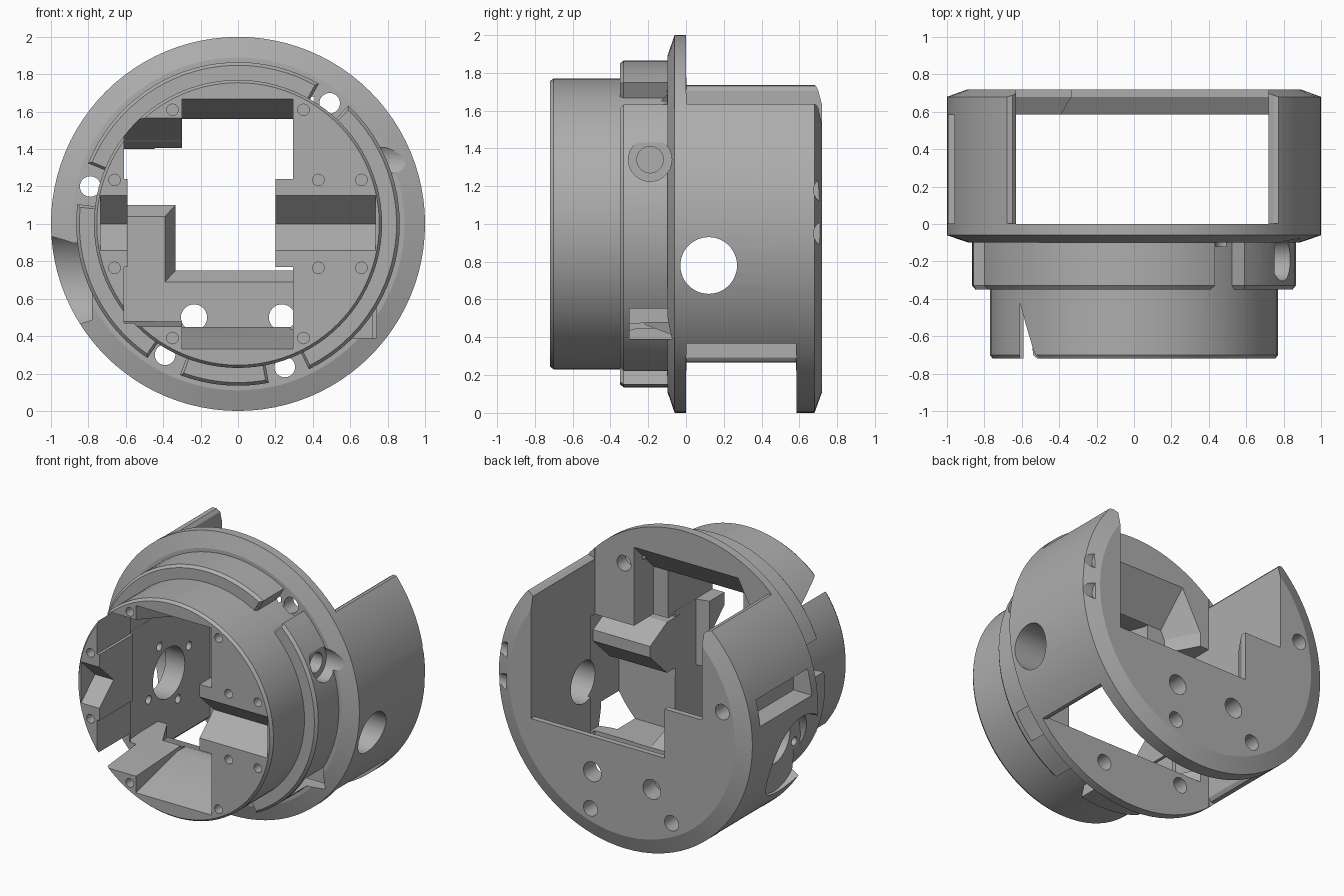
import bpy, bmesh, math
from mathutils import Matrix

if "Cube" in bpy.data.objects:
    bpy.data.objects.remove(bpy.data.objects["Cube"], do_unlink=True)

grey = bpy.data.materials.new("plain grey")
grey.use_nodes = True
colour = (0.42, 0.42, 0.42, 1)
grey.diffuse_color = colour
grey.node_tree.nodes["Principled BSDF"].inputs["Base Color"].default_value = colour


def finish(bm, name):
    bmesh.ops.recalc_face_normals(bm, faces=bm.faces)
    mesh = bpy.data.meshes.new(name)
    bm.to_mesh(mesh)
    bm.free()
    mesh.materials.append(grey)
    obj = bpy.data.objects.new(name, mesh)
    bpy.context.scene.collection.objects.link(obj)
    return obj


def loft(name, sections):
    """Solid through (y, [(x, z), ...]) sections with equal point counts."""
    bm = bmesh.new()
    rings = [[bm.verts.new((x, y, z)) for x, z in pts] for y, pts in sections]
    n = len(rings[0])
    for a, b in zip(rings, rings[1:]):
        for i in range(n):
            j = (i + 1) % n
            bm.faces.new((a[i], a[j], b[j], b[i]))
    bm.faces.new(rings[0])
    bm.faces.new(rings[-1])
    return finish(bm, name)


def prism(name, pts, y0, y1):
    return loft(name, [(y0, pts), (y1, pts)])


def box(name, x0, x1, y0, y1, z0, z1):
    return prism(name, [(x0, z0), (x1, z0), (x1, z1), (x0, z1)], y0, y1)


def circle(r, n=96):
    return [(r * math.cos(math.tau * i / n), 1 + r * math.sin(math.tau * i / n)) for i in range(n)]


def rod(name, axis, centre, r, length, n=32):
    bm = bmesh.new()
    turn = Matrix.Rotation(math.pi / 2, 4, "Y" if axis == "x" else "X")
    bmesh.ops.create_cone(bm, cap_ends=True, segments=n, radius1=r, radius2=r,
                          depth=length, matrix=Matrix.Translation(centre) @ turn)
    return finish(bm, name)


def x_prism(name, yz, x0, x1):
    bm = bmesh.new()
    a = [bm.verts.new((x0, y, z)) for y, z in yz]
    b = [bm.verts.new((x1, y, z)) for y, z in yz]
    for i in range(len(a)):
        j = (i + 1) % len(a)
        bm.faces.new((a[i], a[j], b[j], b[i]))
    bm.faces.new(a)
    bm.faces.new(b)
    return finish(bm, name)


# Turned body: front drum, sloped flange and rear drum
body = loft("housing", [(y, circle(r)) for y, r in (
    (-0.72, 0.755), (-0.70, 0.77), (-0.1, 0.77), (-0.098, 0.89),
    (-0.06, 1), (0.68, 1), (0.72, 0.89))])


def combine(tool, operation="DIFFERENCE"):
    mod = body.modifiers.new("shape", "BOOLEAN")
    mod.operation = operation
    mod.solver = "EXACT"
    mod.object = tool
    graph = bpy.context.evaluated_depsgraph_get()
    mesh = bpy.data.meshes.new_from_object(body.evaluated_get(graph))
    body.modifiers.clear()
    body.data = mesh
    bpy.data.objects.remove(tool, do_unlink=True)


# Four raised ring segments in front of the flange
def arc(r0, r1, a0, a1, n=24):
    angles = [math.radians(a0 + (a1 - a0) * i / n) for i in range(n + 1)]
    return ([(r1 * math.cos(a), 1 + r1 * math.sin(a)) for a in angles]
            + [(r0 * math.cos(a), 1 + r0 * math.sin(a)) for a in reversed(angles)])


for a0, a1 in ((60, 158), (-64, 47), (249, 281), (173, 236)):
    combine(loft("ring_segment", [(-0.35, arc(0.72, 0.848, a0 + 1, a1 - 1)),
                                  (-0.33, arc(0.72, 0.865, a0, a1)),
                                  (-0.05, arc(0.72, 0.865, a0, a1))]), "UNION")

# Open rear bay between the two side walls, and stepped top of the back plate
combine(box("bay", -0.63, 0.72, 0, 0.585, -0.5, 2.5))


def step(x, low, high):
    return [(x, low), (0.72, low), (0.72, 2.5), (-0.63, 2.5), (-0.63, high), (x, high)]


combine(loft("back_plate_step", [(0.57, step(-0.4, 0.68, 1.03)),
                                 (0.68, step(-0.335, 0.75, 1.1)),
                                 (0.74, step(-0.335, 0.75, 1.1))]))

# Rounded lips of the side walls
right_lip = [(0.71, 0.6), (0.722, 0.615), (0.745, 0.63), (0.78, 0.635), (0.78, 0.9), (0.6, 0.9)]
left_lip = [(-0.62, 0.69), (-0.632, 0.71), (-0.65, 0.73), (-0.68, 0.735), (-0.68, 0.95), (-0.5, 0.95)]
for lip in (right_lip, left_lip):
    combine(prism("top_lip", [(x, 1 + z) for x, z in lip], 0.002, 0.75))
    combine(prism("bottom_lip", [(x, 1 - z) for x, z in lip], 0.002, 0.583))


# Front pockets with sloping floor and ceiling; bosses stand only near the face
def middle(z0, z1, boss):
    return [(-0.3, z0), (0.295, z0), (0.295, 0.77), (boss, 0.77),
            (boss, 1.24), (0.295, 1.24), (0.295, z1), (-0.3, z1)]


def side(z0, z1, wall, boss):
    return [(-0.25, z0), (-0.25, z1), (wall, z1), (wall, 1.24),
            (boss, 1.24), (boss, 0.77), (wall, 0.77), (wall, z0)]


combine(loft("middle_pocket", [(-0.73, middle(0.33, 1.67, 0.2)), (-0.55, middle(0.375, 1.63, 0.2)),
                               (-0.53, middle(0.38, 1.625, 0.294)), (-0.25, middle(0.45, 1.56, 0.294)),
                               (0.05, middle(0.45, 1.56, 0.294))]))
combine(loft("side_pocket", [(-0.73, side(0.45, 1.57, -0.61, -0.59)),
                             (-0.34, side(0.47, 1.445, -0.61, -0.59)),
                             (-0.335, side(0.47, 1.44, -0.63, -0.629)),
                             (-0.2, side(0.48, 1.4, -0.63, -0.629)),
                             (0.05, side(0.48, 1.4, -0.63, -0.629))]))


# Flared opening behind the front plate
def flare(top, x, shoulder, bottom):
    return [(-x, bottom), (0.41, bottom), (0.41, top), (-0.41, top), (-x, shoulder)]


combine(loft("rear_pocket", [(-0.22, flare(1.56, 0.44, 1.5, 0.47)),
                             (0.02, flare(1.8, 0.57, 1.5, 0.38))]))

# Wide chamber beside the right wall, breaking out through the ring below
combine(box("right_chamber", 0.28, 0.74, -0.3, 0.05, 0.39, 1.22))

# Cross rib behind the front plate and V grooves on its face
combine(x_prism("cross_rib", [(-0.35, 0.84), (-0.35, 1.2), (-0.2, 1.2), (-0.01, 1.1),
                              (-0.01, 1.02), (-0.2, 0.84)], 0.29, 0.78), "UNION")
vee = [(-0.74, 0.84), (-0.74, 1.17), (-0.56, 1.0)]
combine(x_prism("right_groove", vee, 0.15, 0.735))
combine(x_prism("left_groove", vee, -0.735, -0.5))

# Long mounting holes through the flange and back plate
for x, z in ((0.49, 1.645), (-0.79, 1.2), (-0.39, 0.3), (0.25, 0.235)):
    combine(rod("long_hole", "y", (x, 0.43, z), 0.055, 1.1))
for s in (-1, 1):
    combine(rod("back_hole", "y", (s * 0.235, 0.65, 0.5), 0.07, 0.3))

# Screw holes in the front face
for s in (-1, 1):
    for x, z in ((0.35, 0.61), (0.66, 0.235), (-0.35, 0.61), (-0.66, 0.235), (0.43, 0.235)):
        combine(rod("screw_hole", "y", (x, -0.7, 1 + s * z), 0.031, 0.3, 16))

# Right wall: shaft hole, counterbored cross hole, edge dents
combine(rod("shaft_hole", "x", (0.9, 0.12, 0.78), 0.15, 0.6, 48))
combine(rod("counterbore", "x", (1.0, -0.19, 1.34), 0.115, 0.5))
combine(rod("cross_hole", "x", (0.9, -0.19, 1.34), 0.07, 0.6))
for z in (0.95, 1.18):
    combine(rod("edge_dent", "x", (1.0, 0.745, z), 0.07, 0.16))

# Left wall: motor mount and shallow outer slot
combine(rod("motor_recess", "x", (-0.98, 0.12, 0.7), 0.295, 0.4, 48))
combine(rod("motor_hole", "x", (-0.8, 0.12, 0.78), 0.18, 0.5, 48))
for k in range(4):
    a = math.radians(25 + 90 * k)
    combine(rod("motor_screw", "x", (-0.7, 0.12 + 0.25 * math.cos(a),
                                     0.78 + 0.25 * math.sin(a)), 0.03, 0.3, 16))
combine(box("outer_slot", -1.2, -0.85, 0.002, 0.583, 1.1, 1.28))

# Smooth shading with crisp edges
bpy.ops.object.select_all(action="DESELECT")
body.select_set(True)
bpy.context.view_layer.objects.active = body
bpy.ops.object.shade_smooth_by_angle(angle=math.radians(16))
